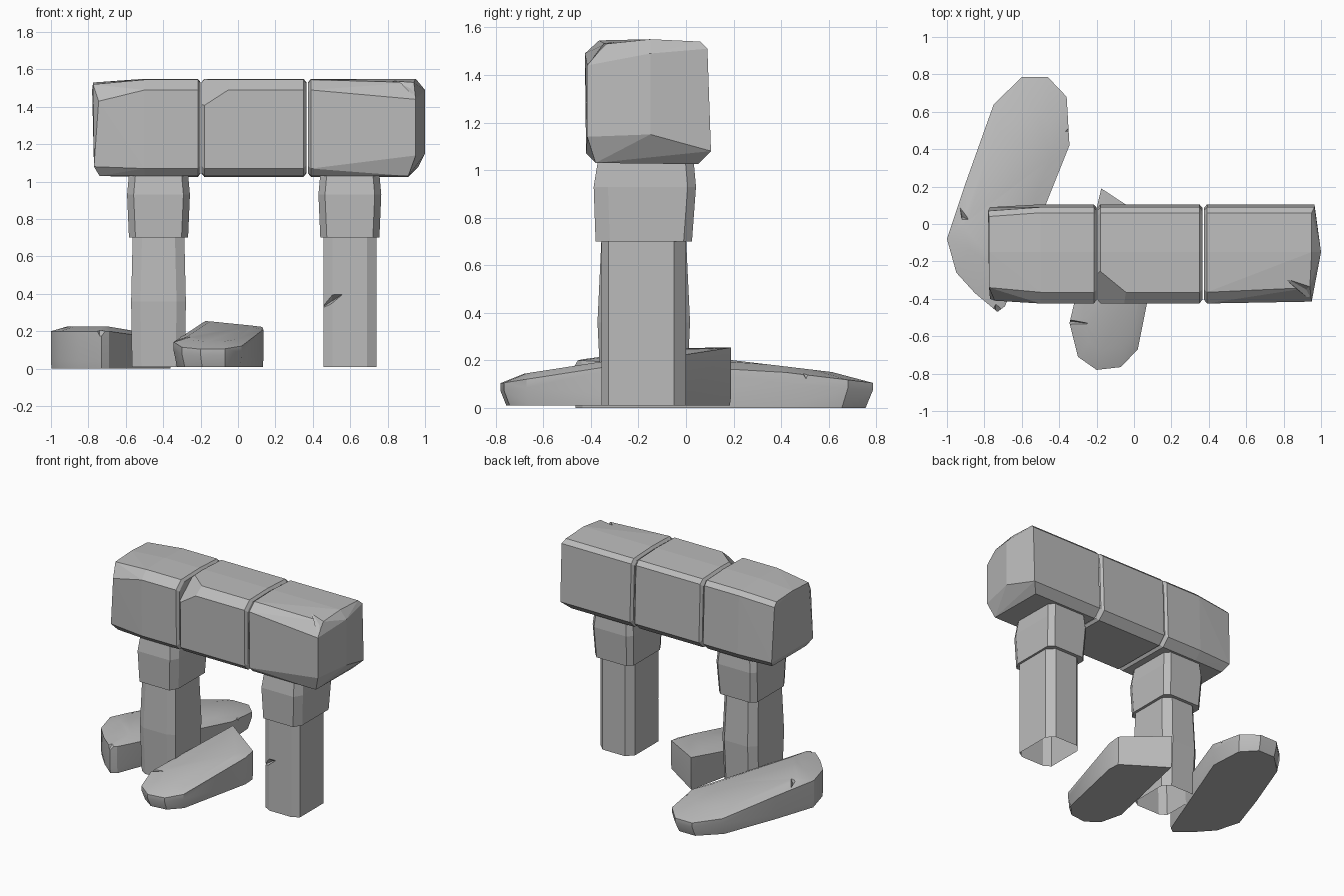
import bpy
import bmesh
from math import radians

cube = bpy.data.objects.get("Cube")
if cube:
    bpy.data.objects.remove(cube, do_unlink=True)

stone = bpy.data.materials.new("weathered grey stone")
stone.diffuse_color = (0.5, 0.5, 0.5, 1)
stone.use_nodes = True
stone.node_tree.nodes["Principled BSDF"].inputs["Base Color"].default_value = (0.5, 0.5, 0.5, 1)


def activate(ob):
    bpy.ops.object.select_all(action='DESELECT')
    ob.select_set(True)
    bpy.context.view_layer.objects.active = ob


def hull(name, points, chips=()):
    """Convex hewn stone around the points, with corners sliced off by planes."""
    bm = bmesh.new()
    for p in points:
        bm.verts.new(p)
    res = bmesh.ops.convex_hull(bm, input=bm.verts[:])
    loose = {g for g in res["geom_interior"] + res["geom_unused"]
             if isinstance(g, bmesh.types.BMVert)}
    bmesh.ops.delete(bm, geom=list(loose), context='VERTS')
    for co, normal in chips:
        bmesh.ops.bisect_plane(bm, geom=bm.verts[:] + bm.edges[:] + bm.faces[:],
                               plane_co=co, plane_no=normal, clear_outer=True)
        bmesh.ops.holes_fill(bm, edges=[e for e in bm.edges if e.is_boundary], sides=0)
    bmesh.ops.dissolve_limit(bm, angle_limit=radians(1), verts=bm.verts[:], edges=bm.edges[:])
    bmesh.ops.recalc_face_normals(bm, faces=bm.faces[:])
    mesh = bpy.data.meshes.new(name)
    bm.to_mesh(mesh)
    bm.free()
    mesh.materials.append(stone)
    ob = bpy.data.objects.new(name, mesh)
    bpy.context.collection.objects.link(ob)
    return ob


def notch(ob, points):
    """Cut a small wedge out of a stone."""
    cutter = hull("notch_cutter", points)
    cutter.hide_render = True
    mod = ob.modifiers.new("notch", 'BOOLEAN')
    mod.operation = 'DIFFERENCE'
    mod.solver = 'EXACT'
    mod.object = cutter
    activate(ob)
    bpy.ops.object.modifier_apply(modifier=mod.name)
    bpy.data.objects.remove(cutter, do_unlink=True)


# Lintel: three beam blocks sharing one chamfered cross-section (y, z)
PROFILE = [(-.42, 1.07), (-.38, 1.03), (.05, 1.025), (.105, 1.08), (.09, 1.51),
           (.06, 1.54), (-.15, 1.55), (-.365, 1.545), (-.425, 1.49)]


def section(x, scale=1):
    return [(x, -.155 + (y + .155) * scale, 1.29 + (z - 1.29) * scale) for y, z in PROFILE]


def joint(x, inward):
    """Block end with a narrow bevel towards the neighbouring block."""
    return section(x, .93) + section(x + inward * .015)


right_end = [(-.77, -.40, 1.08), (-.74, -.36, 1.03), (-.74, .04, 1.03), (-.77, .09, 1.08),
             (-.78, .07, 1.49), (-.775, .04, 1.52), (-.775, -.15, 1.53),
             (-.775, -.34, 1.52), (-.745, -.41, 1.43)]
hull("lintel_right", right_end + section(-.5) + joint(-.2, -1))

hull("lintel_middle", joint(-.195, 1) + joint(.365, -1),
     chips=[((-.18, -.25, 1.55), (-.47, -.59, .72))])

left_end = [(.91, -.38, 1.03), (.91, .05, 1.025), (.95, -.415, 1.14), (.965, .105, 1.08),
            (1, -.15, 1.15), (1, -.15, 1.49), (.965, .09, 1.51), (.95, .06, 1.54),
            (.95, -.15, 1.55), (.94, -.34, 1.53), (.95, -.415, 1.44)]
lintel_left = hull("lintel_left", joint(.375, 1) + left_end)
notch(lintel_left, [(.78, -.27, 1.56), (.97, -.31, 1.58), (.97, -.44, 1.58),
                    (.96, -.42, 1.45), (.92, -.35, 1.5)])


# Pillars: chamfered shafts, open underneath, with wider capitals
def ring(cx, hx, y0, y1, z, cut=.05, front=.03):
    pts = []
    for s in (-1, 1):
        pts += [(cx + s * hx, y0 + front, z), (cx + s * (hx - cut), y0, z),
                (cx + s * hx, y1 - cut, z), (cx + s * (hx - cut), y1, z)]
    return pts


def open_bottom(ob):
    bm = bmesh.new()
    bm.from_mesh(ob.data)
    under = [f for f in bm.faces if f.normal.z < -.9 and f.calc_center_median().z < .05]
    bmesh.ops.delete(bm, geom=under, context='FACES')
    bm.to_mesh(ob.data)
    bm.free()


for side, cx, hx, bulge in (("right", -.425, .142, .017), ("left", .598, .142, 0)):
    shaft = hull("shaft_" + side,
                 ring(cx, hx, -.355, .0, .01)
                 + ring(cx, hx + bulge / 4, -.355 - bulge, bulge, .36)
                 + ring(cx, hx - bulge / 4, -.355, 0, .72))
    if side == "left":
        notch(shaft, [(.5, -.31, .36), (.47, -.4, .31), (.51, -.4, .43),
                      (.58, -.37, .41), (.44, -.32, .32)])
    open_bottom(shaft)
    hull("capital_" + side,
         ring(cx, .158, -.38, .025, .7, .035, .06)
         + ring(cx, .168, -.388, .042, .93, .035, .06)
         + ring(cx, .158, -.37, .032, 1.04, .035, .06))


# Fallen boulders: low rounded slabs with a sloping, slightly domed top
def boulder(name, outline, top, lift, tuck):
    cx = sum(p[0] for p in outline) / len(outline)
    cy = sum(p[1] for p in outline) / len(outline)
    pts = []
    for x, y in outline:
        k = tuck(y)
        rim = top(y) - .025
        inner = cy + (y - cy) * .72
        pts += [(cx + (x - cx) * k, cy + (y - cy) * k, lift), (x, y, rim),
                (x, y, rim * (.2 if k > .97 else .7)),
                (cx + (x - cx) * .72, inner, top(inner))]
    return hull(name, pts)


back_boulder = boulder(
    "boulder_back",
    [(-1, -.08), (-.95, -.26), (-.85, -.37), (-.73, -.47), (-.69, -.44), (-.345, .42),
     (-.36, .68), (-.46, .785), (-.60, .785), (-.75, .64), (-.9, .22)],
    lambda y: .225 - .12 * max(y, 0), 0, lambda y: .95 if y > .3 else .99)
notch(back_boulder, [(-.945, .16, .23), (-.86, .01, .26), (-.92, .01, .26), (-.92, .04, .17)])
notch(back_boulder, [(-.41, .47, .2), (-.33, .45, .21), (-.33, .56, .2), (-.34, .51, .11)])
notch(back_boulder, [(-.8, -.49, .24), (-.74, -.5, .14), (-.64, -.46, .24), (-.74, -.39, .24)])

front_boulder = boulder(
    "boulder_front",
    [(-.345, -.53), (-.30, -.71), (-.20, -.78), (-.07, -.765), (.02, -.67), (.065, -.42),
     (.135, -.1), (.13, -.01), (-.175, .19)],
    lambda y: .25 + .155 * y, .01, lambda y: .93 if y < -.4 else .99)
notch(front_boulder, [(-.36, -.5, .2), (-.36, -.56, .2), (-.18, -.54, .21), (-.34, -.52, .1)])

for ob in (back_boulder, front_boulder):
    activate(ob)
    bpy.ops.object.shade_smooth_by_angle(angle=radians(30))
